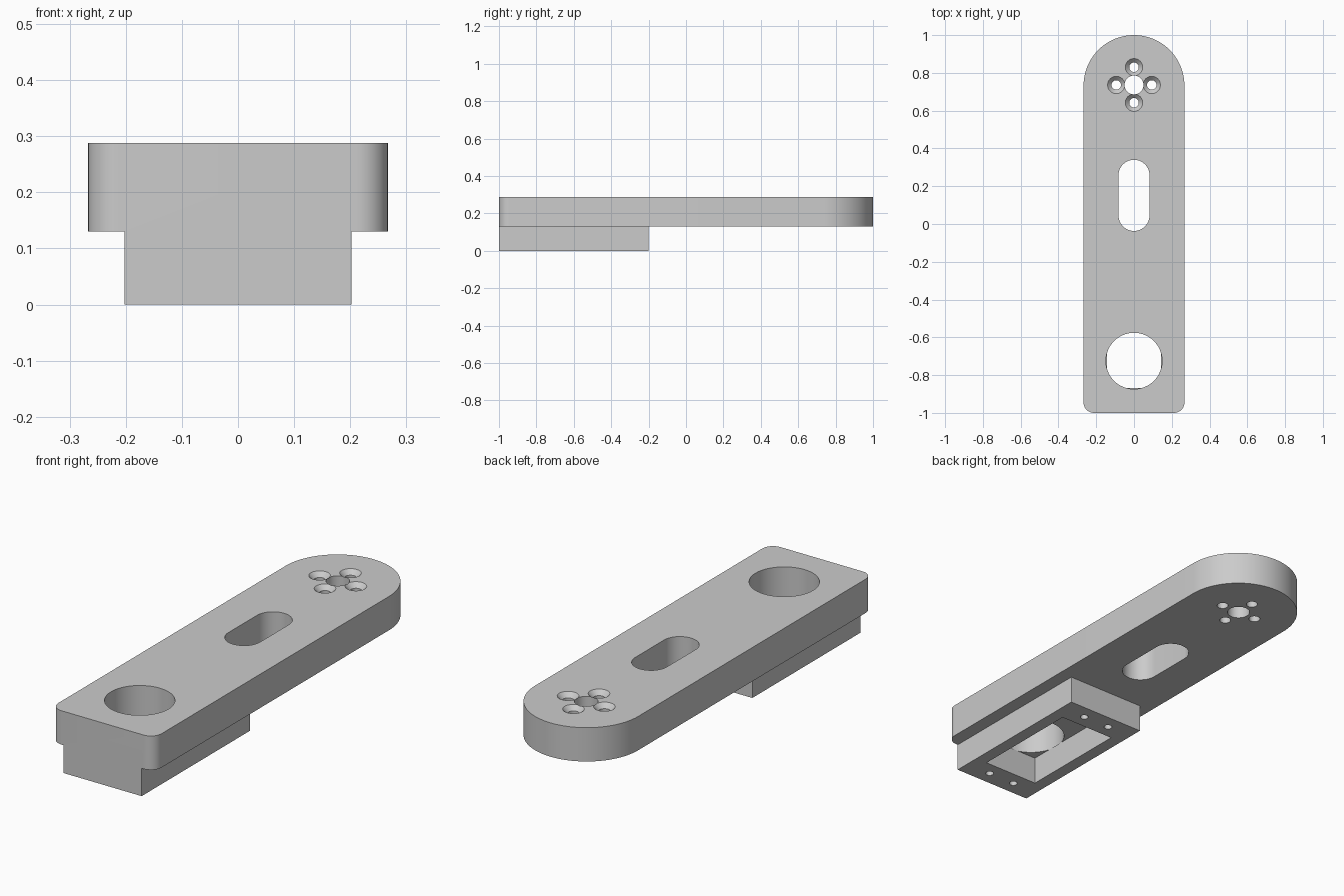
import bpy, bmesh
from math import pi, cos, sin, radians

if "Cube" in bpy.data.objects:
    bpy.data.objects.remove(bpy.data.objects["Cube"], do_unlink=True)

grey = bpy.data.materials.new("plain grey")
grey.use_nodes = True
colour = (0.6, 0.6, 0.6, 1)
grey.diffuse_color = colour
grey.node_tree.nodes["Principled BSDF"].inputs["Base Color"].default_value = colour

ARM_LOW, ARM_TOP = 0.13, 0.288
HALF = 0.267
PIVOT = 1 - HALF


def arc(cx, cy, r, start, end, steps):
    return [(cx + r * cos(radians(start + (end - start) * i / steps)),
             cy + r * sin(radians(start + (end - start) * i / steps)))
            for i in range(steps + 1)]


def prism(name, outline, z0, z1):
    """Extrude a counter-clockwise outline from z0 to z1."""
    bm = bmesh.new()
    face = bm.faces.new([bm.verts.new((x, y, z0)) for x, y in outline])
    up = bmesh.ops.extrude_face_region(bm, geom=[face])["geom"]
    for v in up:
        if isinstance(v, bmesh.types.BMVert):
            v.co.z = z1
    bmesh.ops.recalc_face_normals(bm, faces=bm.faces)
    return finish(name, bm)


def cone(name, x, y, r0, r1, z0, z1, sides=40):
    bm = bmesh.new()
    bmesh.ops.create_cone(bm, cap_ends=True, segments=sides,
                          radius1=r0, radius2=r1, depth=z1 - z0)
    bmesh.ops.translate(bm, verts=bm.verts, vec=(x, y, (z0 + z1) / 2))
    return finish(name, bm)


def finish(name, bm):
    mesh = bpy.data.meshes.new(name)
    bm.to_mesh(mesh)
    bm.free()
    mesh.materials.append(grey)
    obj = bpy.data.objects.new(name, mesh)
    bpy.context.collection.objects.link(obj)
    return obj


def rectangle(w, y0, y1):
    return [(-w, y0), (w, y0), (w, y1), (-w, y1)]


def combine(target, tool, operation):
    """Apply a boolean and remove the tool object."""
    tool.hide_render = True
    mod = target.modifiers.new(operation.lower(), 'BOOLEAN')
    mod.object, mod.operation, mod.solver = tool, operation, 'EXACT'
    bpy.context.view_layer.objects.active = target
    bpy.ops.object.modifier_apply(modifier=mod.name)
    bpy.data.objects.remove(tool, do_unlink=True)


# Arm plate: round far end, small rounded corners at the front
c = 0.055
arm = prism("mounting_arm",
            arc(0, PIVOT, HALF, 0, 180, 64)
            + arc(-HALF + c, -1 + c, c, 180, 270, 12)
            + arc(HALF - c, -1 + c, c, 270, 360, 12), ARM_LOW, ARM_TOP)

# Motor housing block under the front, with a rectangular pocket
block = prism("housing_block", rectangle(0.2025, -1, -0.2), 0, ARM_LOW)
combine(block, prism("pocket", rectangle(0.143, -0.868, -0.332), -0.1, 0.2), 'DIFFERENCE')

# Screw holes in the underside of the block
for x in (-0.07, 0.07):
    for y in (-0.933, -0.267):
        combine(block, cone("block_screw_hole", x, y, 0.018, 0.018, -0.05, 0.12, 24),
                'DIFFERENCE')

# Large shaft opening and long slot through the arm
combine(arm, cone("shaft_hole", 0, -0.725, 0.149, 0.149, 0.05, 0.4, 64), 'DIFFERENCE')
combine(arm, prism("slot", arc(0, 0.258, 0.082, 0, 180, 24)
                   + arc(0, 0.045, 0.082, 180, 360, 24), 0.05, 0.4), 'DIFFERENCE')

# Pivot hole ringed by four countersunk screw holes
combine(arm, cone("pivot_hole", 0, PIVOT + 0.003, 0.05, 0.05, 0.05, 0.4), 'DIFFERENCE')
for i in range(4):
    x, y = 0.094 * cos(i * pi / 2), PIVOT + 0.003 + 0.094 * sin(i * pi / 2)
    combine(arm, cone("screw_hole", x, y, 0.025, 0.025, 0.05, 0.4), 'DIFFERENCE')
    combine(arm, cone("countersink", x, y, 0.024, 0.046, ARM_TOP - 0.022, ARM_TOP + 0.0001),
            'DIFFERENCE')

# Join block and arm into one solid
combine(arm, block, 'UNION')
bpy.ops.object.select_all(action='DESELECT')
arm.select_set(True)
bpy.context.view_layer.objects.active = arm
bpy.ops.object.shade_smooth_by_angle(angle=radians(30))
